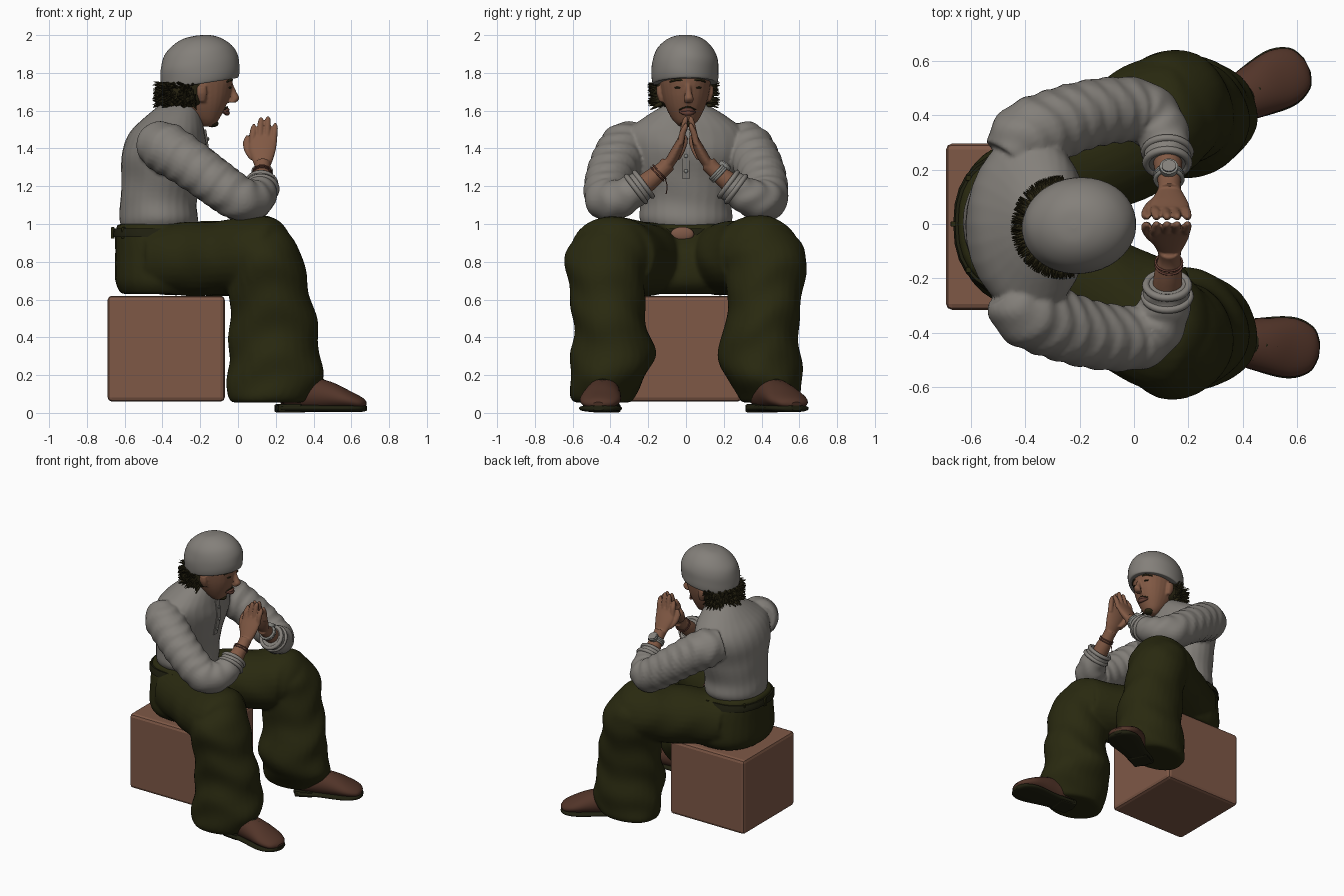
import bpy, bmesh, math, random
from mathutils import Vector, Matrix

random.seed(4)
if "Cube" in bpy.data.objects:
    bpy.data.objects.remove(bpy.data.objects["Cube"])


def material(name, r, g, b):
    m = bpy.data.materials.new(name)
    m.use_nodes = True
    m.diffuse_color = (r, g, b, 1)
    m.node_tree.nodes["Principled BSDF"].inputs["Base Color"].default_value = (r, g, b, 1)
    return m


CLOTH = material("grey cloth", .23, .215, .195)
OLIVE = material("dark olive", .022, .022, .005)
SKIN = material("brown skin", .22, .1, .058)
LEATHER = material("brown leather", .085, .035, .022)
SOLE = material("dark sole", .014, .014, .005)
HAIR = material("dark hair", .022, .018, .006)
CLAY = material("clay box", .21, .098, .062)
METAL = material("grey metal", .24, .24, .22)
LIPS = material("dark lips", .13, .05, .035)


def finish(name, bm, mat, matrix=None):
    if matrix:
        bm.transform(matrix)
    bmesh.ops.recalc_face_normals(bm, faces=bm.faces)
    for f in bm.faces:
        f.smooth = len(f.verts) <= 4
    me = bpy.data.meshes.new(name)
    bm.to_mesh(me)
    bm.free()
    me.materials.append(mat)
    ob = bpy.data.objects.new(name, me)
    bpy.context.collection.objects.link(ob)
    return ob


def spline(pts, steps):
    """Smooth curve through stations of (x, y, z, half width, half height)."""
    p = [pts[0]] + list(pts) + [pts[-1]]
    out = []
    for i in range(1, len(p) - 2):
        for k in range(steps):
            t = k / steps
            out.append([.5 * (2 * b + (c - a) * t + (2 * a - 5 * b + 4 * c - d) * t * t
                              + (3 * b - a - 3 * c + d) * t ** 3)
                        for a, b, c, d in zip(p[i - 1], p[i], p[i + 1], p[i + 2])])
    return out + [list(pts[-1])]


def loft(bm, pts, flat=False, sides=28, steps=5, fold=0, freq=40, square=1, tilt=0, flip=1):
    """Closed tube; flat keeps every ring level, fold adds cloth creases."""
    pts = [(q[0], q[1] * flip, q[2], q[3], q[-1]) for q in pts]
    path = spline(pts, steps)
    rings, run = [], 0
    for i, q in enumerate(path):
        c = Vector(q[:3])
        t = Vector(path[min(i + 1, len(path) - 1)][:3]) - Vector(path[max(i - 1, 0)][:3])
        run += t.length / 2
        side, up = Vector((1, 0, 0)), Vector((0, 1, 0))
        if not flat:
            side = Vector((0, 0, 1)).cross(t).normalized()
            up = t.cross(side).normalized()
        ring = []
        for k in range(sides):
            w = math.tau * k / sides
            cs, sn = math.cos(w), math.sin(w)
            cs, sn = [math.copysign(abs(v) ** square, v) for v in (cs, sn)]
            s = 1 + fold * math.sin(freq * run + 2.2 * math.sin(w * flip + .7) + math.sin(3 * w))
            v = c + side * cs * max(q[3], .002) * s + up * sn * max(q[4], .002) * s
            v.z += tilt * (v.x - c.x)
            ring.append(bm.verts.new(v))
        rings.append(ring)
    for a, b in zip(rings, rings[1:]):
        for k in range(sides):
            n = (k + 1) % sides
            bm.faces.new((a[k], a[n], b[n], b[k]))
    bm.faces.new(rings[0])
    bm.faces.new(rings[-1])


def tube(name, pts, mat, matrix=None, **kw):
    bm = bmesh.new()
    loft(bm, pts, **kw)
    return finish(name, bm, mat, matrix)


def blob(name, loc, scale, mat, matrix=None):
    bm = bmesh.new()
    bmesh.ops.create_uvsphere(bm, u_segments=20, v_segments=12, radius=1)
    m = Matrix.Translation(loc) @ Matrix.Diagonal((*scale, 1))
    return finish(name, bm, mat, matrix @ m if matrix else m)


def box(name, loc, size, mat, bevel=.003, matrix=None):
    bm = bmesh.new()
    bmesh.ops.create_cube(bm, size=1)
    bmesh.ops.scale(bm, vec=size, verts=bm.verts)
    bmesh.ops.bevel(bm, geom=bm.edges[:], offset=bevel, segments=2, affect='EDGES', profile=.5)
    m = Matrix.Translation(loc)
    ob = finish(name, bm, mat, matrix @ m if matrix else m)
    for f in ob.data.polygons:
        f.use_smooth = False
    return ob


def band(name, loc, axis, radius, thick, mat, squash=1):
    bpy.ops.mesh.primitive_torus_add(major_radius=radius, minor_radius=thick, location=loc,
                                     major_segments=32, minor_segments=8,
                                     rotation=Vector(axis).to_track_quat('Z', 'Y').to_euler())
    ob = bpy.context.object
    ob.name, ob.scale.z = name, squash
    ob.data.materials.append(mat)
    bpy.ops.object.shade_smooth()


def fuse(ob, voxel, rounds):
    m = ob.modifiers.new("Fuse", 'REMESH')
    m.mode, m.voxel_size, m.use_smooth_shade = 'VOXEL', voxel, True
    s = ob.modifiers.new("Soften", 'SMOOTH')
    s.factor, s.iterations = .5, rounds


# Seat
box("seat_box", (-.38, -.01, .34), (.62, .61, .56), CLAY, .022)

# Trousers: pelvis, thighs and baggy lower legs fused into one cloth
bm = bmesh.new()
loft(bm, [(-.38, 0, .63, .24, .27), (-.365, 0, .7, .285, .31), (-.375, 0, .85, .275, .29),
          (-.42, 0, .95, .23, .255), (-.425, 0, 1, .215, .24)], flat=True, square=.85)
for s in (1, -1):
    loft(bm, [(-.45, .15, .81, .16, .18), (-.25, .21, .815, .2, .195), (-.05, .3, .82, .225, .2),
              (.1, .385, .835, .23, .21), (.19, .41, .83, .19, .19), (.27, .43, .82, .1, .1)],
         fold=.018, freq=22, flip=s)
    loft(bm, [(.14, .41, .98, .1, .11), (.13, .42, .86, .2, .215), (.165, .42, .65, .21, .2),
              (.19, .4, .45, .235, .195), (.19, .385, .3, .24, .225), (.2, .42, .18, .255, .195),
              (.17, .44, .09, .225, .17), (.16, .44, .055, .2, .15)],
         flat=True, fold=.03, freq=26, flip=s, steps=8)
fuse(finish("trousers", bm, OLIVE), .013, 4)

# Belt, loops and buckle
tube("belt", [(-.42, 0, .93, .243, .268), (-.423, 0, .95, .24, .263), (-.425, 0, .975, .232, .255)],
     SOLE, flat=True, square=.85)
for a in (35, 75, 140, 180, 220, 285, 325):
    w = math.radians(a)
    box("belt_loop", (-.423 + .24 * math.cos(w), .262 * math.sin(w), .953), (.02, .02, .06), OLIVE)
blob("belt_buckle", (-.175, -.02, .947), (.018, .062, .038), CLAY)

# Shirt: torso and sleeves fused
bm = bmesh.new()
loft(bm, [(-.42, 0, .985, .2, .225), (-.42, 0, 1.03, .208, .245), (-.42, 0, 1.12, .203, .245),
          (-.405, 0, 1.25, .212, .28), (-.39, 0, 1.38, .225, .325), (-.375, 0, 1.48, .2, .325),
          (-.345, 0, 1.56, .155, .23), (-.315, 0, 1.63, .1, .115)], flat=True, fold=.008, freq=30)
for s in (1, -1):
    loft(bm, [(-.46, .24, 1.43, .1), (-.4, .31, 1.41, .135), (-.3, .36, 1.35, .132),
              (-.16, .405, 1.25, .125), (-.02, .42, 1.15, .12), (.05, .4, 1.125, .113),
              (.1, .34, 1.14, .1), (.12, .27, 1.18, .088), (.122, .22, 1.215, .082)],
         fold=.035, freq=75, flip=s, steps=7)
fuse(finish("shirt", bm, CLOTH), .009, 3)
for s in (1, -1):
    for k in range(2):
        band("sleeve_cuff", (.122, s * (.225 + .04 * k), 1.21 - .025 * k), (0, -s * .8, .6),
             .078 + .006 * k, .014, CLOTH)
band("shirt_collar", (-.29, 0, 1.575), (.45, 0, .9), .108, .014, CLOTH)
tube("shirt_placket", [(-.175, 0, 1.5, .006, .022), (-.163, 0, 1.42, .006, .022),
                       (-.165, 0, 1.36, .006, .022), (-.19, 0, 1.24, .006, .022)],
     CLOTH, flat=True, square=.5)
for x, z in ((-.163, 1.45), (-.16, 1.36), (-.177, 1.28)):
    blob("shirt_button", (x + .005, 0, z), (.006, .01, .01), METAL)

# Forearms and praying hands
for s, label in ((1, "left"), (-1, "right")):
    to_hands = Matrix.Translation((0, .012, 0))
    bm = bmesh.new()
    loft(bm, [(.12, .28, 1.17, .055), (.125, .2, 1.235, .052), (.13, .14, 1.285, .042),
              (.13, .105, 1.32, .043)], flip=s)
    loft(bm, [(.13, .12, 1.29, .035, .03), (.13, .088, 1.34, .055, .034), (.13, .058, 1.4, .072, .03),
              (.135, .038, 1.45, .07, .02), (.135, .034, 1.47, .06, .014)], flat=True, flip=s)
    for x, top in ((.075, 1.53), (.113, 1.565), (.15, 1.57), (.188, 1.535)):
        loft(bm, [(x, .043, 1.42, .017), (x + .004, .03, 1.48, .018), (x + .008, .016, top - .02, .015),
                  (x + .009, .013, top, .005)], flat=True, sides=12, flip=s)
    loft(bm, [(.09, .07, 1.34, .026), (.06, .045, 1.38, .024), (.045, .022, 1.43, .019),
              (.05, .014, 1.47, .007)], flat=True, sides=12, flip=s)
    hand = finish(label + "_hand", bm, SKIN, to_hands)
    fuse(hand, .0055, 2)

# Wrist watch and cord
axis = Vector((.02, -.7, .65))
for k in (-1, 0, 1):
    band("watch_strap", Vector((.128, .172, 1.27)) + axis * .011 * k, axis, .05, .008, METAL)
tube("watch_case", [(.128, .2, 1.3, .034), (.128, .212, 1.318, .034)], METAL)
tube("watch_dial", [(.128, .211, 1.317, .026), (.128, .215, 1.323, .026)], CLOTH)
for k in (0, 1):
    band("wrist_cord", (.128, -.14 - .012 * k, 1.275 - .01 * k), (.02, .7, .65), .049, .004, LIPS)
tube("cord_end", [(.12, -.11, 1.24, .003), (.12, -.1, 1.2, .003), (.11, -.105, 1.16, .003)], LIPS, sides=6)

# Head, turned a little to its left
turn = (Matrix.Translation((-.2, -.015, 0)) @ Matrix.Rotation(math.radians(6), 4, 'Z')
        @ Matrix.Translation((.2, .01, 0)))
bm = bmesh.new()
loft(bm, [(-.165, 0, 1.515, .025, .03), (-.165, 0, 1.535, .052, .055), (-.175, 0, 1.57, .085, .08),
          (-.185, 0, 1.63, .125, .108), (-.195, 0, 1.7, .158, .127), (-.205, 0, 1.78, .178, .135),
          (-.21, 0, 1.88, .15, .12)], flat=True, square=.92)
loft(bm, [(-.36, 0, 1.5, .1), (-.31, 0, 1.58, .095), (-.25, 0, 1.67, .09)])
loft(bm, [(-.04, 0, 1.745, .014, .013), (-.026, 0, 1.7, .02, .016), (-.014, 0, 1.665, .024, .026),
          (-.03, 0, 1.642, .02, .024)], flat=True, sides=14)
for s in (1, -1):
    loft(bm, [(-.045, .012, 1.748, .012), (-.05, .05, 1.757, .014), (-.08, .09, 1.745, .012)], sides=12, flip=s)
    loft(bm, [(-.2, .122, 1.645, .016, .014), (-.205, .137, 1.69, .028, .015),
              (-.205, .138, 1.73, .024, .013)], flat=True, sides=14, flip=s)
fuse(finish("head", bm, SKIN, turn), .0065, 3)

# Face details
for s in (1, -1):
    tube("eyebrow", [(-.036, .02, 1.754, .004), (-.038, .055, 1.765, .007), (-.068, .095, 1.752, .004)],
         HAIR, turn, sides=8, flip=s)
    blob("eye", (-.05, s * .052, 1.722), (.012, .021, .006), HAIR, turn)
for z, d in ((1.603, .011), (1.588, .013)):
    tube("lip", [(-.08, -.042, 1.594, .004), (-.058, -.015, z, d), (-.058, .015, z, d),
                 (-.08, .042, 1.594, .004)], LIPS, turn, sides=10)
blob("chin_beard", (-.135, 0, 1.532), (.034, .034, .02), HAIR, turn)
tube("moustache", [(-.075, -.045, 1.605, .003), (-.055, 0, 1.619, .005), (-.075, .045, 1.605, .003)],
     HAIR, turn, sides=8)

# Curly hair below the cap: a mass with many short tufts
tube("hair_mass", [(-.27, 0, 1.62, .1, .1), (-.268, 0, 1.66, .135, .14), (-.27, 0, 1.75, .14, .145)],
     HAIR, turn, flat=True)
bm = bmesh.new()
for i in range(260):
    w = math.pi + random.uniform(-1.75, 1.75)
    z = random.uniform(1.63, 1.745)
    out = Vector((math.cos(w), math.sin(w), random.uniform(-.6, .3))).normalized()
    root = Vector((-.268 + .13 * math.cos(w), .137 * math.sin(w), z))
    m = Matrix.Translation(root + out * .02) @ out.to_track_quat('Z', 'Y').to_matrix().to_4x4()
    bmesh.ops.create_cone(bm, segments=6, radius1=.015, radius2=.001, depth=.07, matrix=m)
finish("hair_tufts", bm, HAIR, turn)

# Cap with a soft hem
tube("cap", [(-.2, 0, 1.745, .19, .16), (-.2, 0, 1.75, .204, .172), (-.2, 0, 1.8, .21, .177),
             (-.203, 0, 1.86, .205, .174), (-.21, 0, 1.92, .178, .152), (-.215, 0, 1.965, .128, .113),
             (-.22, 0, 1.99, .07, .065), (-.22, 0, 1.997, .01, .01)],
     CLOTH, turn, flat=True, sides=40, tilt=.15, fold=.006, freq=45)

# Shoes, modelled from the toe backwards
for label, toe, angle in (("left", (.635, .585), 27), ("right", (.68, -.465), -6)):
    place = Matrix.Translation((*toe, 0)) @ Matrix.Rotation(math.radians(angle), 4, 'Z')
    tube(label + "_shoe", [(-.46, 0, .08, .04, .04), (-.43, 0, .09, .07, .06), (-.3, 0, .1, .085, .085),
                           (-.2, 0, .09, .1, .075), (-.1, 0, .068, .108, .05), (-.03, 0, .05, .08, .032),
                           (-.004, 0, .043, .03, .015)], LEATHER, place)
    tube(label + "_sole", [(-.475, 0, .025, .03, .015), (-.44, 0, .025, .078, .02), (-.3, 0, .025, .085, .02),
                           (-.12, 0, .024, .114, .02), (-.03, 0, .024, .085, .019), (0, 0, .026, .03, .014)],
         SOLE, place, square=.8)
    box(label + "_heel", (-.4, 0, .025), (.13, .145, .045), SOLE, .012, place)
    for k in range(3):
        x, z = -.23 + .035 * k, .168 - .014 * k
        tube(label + "_lace", [(x - .01, -.06, z - .015, .006), (x, 0, z + .006, .007),
                               (x - .01, .06, z - .015, .006)], SOLE, place, sides=8)
